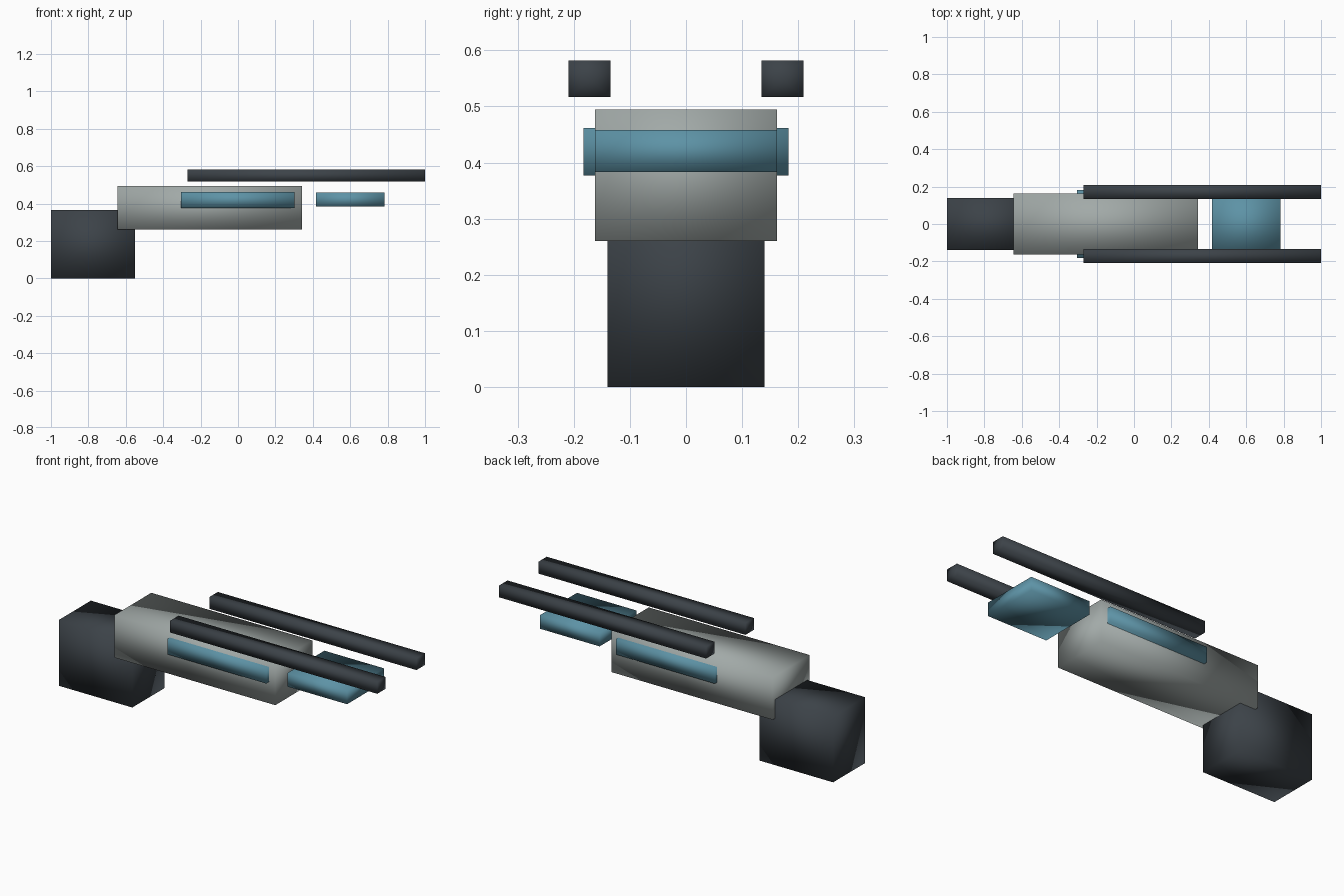
import bpy, bmesh

if "Cube" in bpy.data.objects:
    bpy.data.objects.remove(bpy.data.objects["Cube"])


def make_mat(name, rgb):
    m = bpy.data.materials.new(name)
    m.diffuse_color = (*rgb, 1)
    m.use_nodes = True
    m.node_tree.nodes["Principled BSDF"].inputs["Base Color"].default_value = m.diffuse_color
    return m


dark = make_mat("dark", (0.045, 0.055, 0.065))
grey = make_mat("grey", (0.36, 0.40, 0.39))
teal = make_mat("teal", (0.11, 0.29, 0.38))


def box(name, x, y, z, mat, poke_ends=False):
    """Soft-shaded box given by its (min, max) range on each axis."""
    bm = bmesh.new()
    bmesh.ops.create_cube(bm, size=1)
    for v in bm.verts:
        v.co = [(a + b) / 2 + c * (b - a) for c, (a, b) in zip(v.co, (x, y, z))]
    bm.normal_update()
    if poke_ends:
        ends = [f for f in bm.faces if abs(f.normal.x) > 0.9]
        bmesh.ops.poke(bm, faces=ends)
    for f in bm.faces:
        f.smooth = True
    me = bpy.data.meshes.new(name)
    bm.to_mesh(me)
    bm.free()
    me.materials.append(mat)
    ob = bpy.data.objects.new(name, me)
    bpy.context.collection.objects.link(ob)
    return ob


# Rear block and main body
box("rear_block", (-1.0, -0.55), (-0.14, 0.14), (0.0, 0.365), dark)
box("main_body", (-0.645, 0.342), (-0.162, 0.162), (0.26, 0.495), grey)

# Band showing on both flanks of the body, and the slab ahead of it
box("side_band", (-0.305, 0.302), (-0.183, 0.183), (0.377, 0.462), teal)
box("front_slab", (0.416, 0.782), (-0.162, 0.162), (0.383, 0.458), teal)

# Pair of long upper rails
for side, y in (("left", (0.135, 0.209)), ("right", (-0.209, -0.135))):
    box("upper_rail_" + side, (-0.27, 1.0), y, (0.517, 0.582), dark, True)
